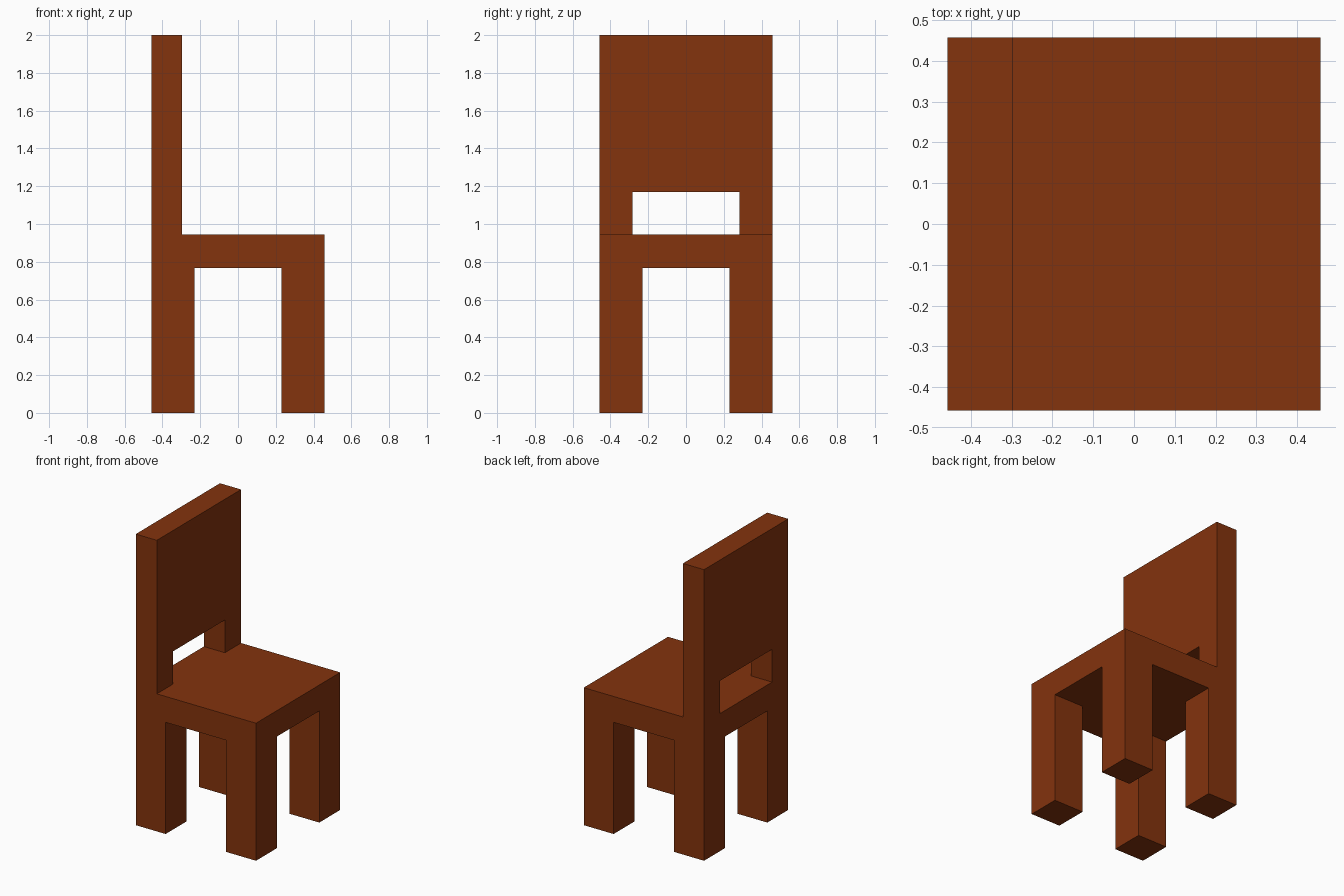
import bpy, bmesh

if "Cube" in bpy.data.objects:
    bpy.data.objects.remove(bpy.data.objects["Cube"])

HALF = 0.457          # half width and depth of the chair
LEG_IN = 0.23         # inner face of each leg
SEAT_LOW, SEAT_TOP = 0.767, 0.945
BACK_X = -0.297       # seat-side face of the backrest
SLOT_Y, SLOT_TOP = 0.282, 1.17

wood = bpy.data.materials.new("brown_wood")
wood.diffuse_color = (0.23, 0.033, 0.004, 1)
wood.use_nodes = True
wood.node_tree.nodes["Principled BSDF"].inputs["Base Color"].default_value = wood.diffuse_color


def extrude_profile(name, points, axis, half):
    """Extrude a 2D outline (side coordinate, z) evenly along x or y."""
    bm = bmesh.new()
    if axis == 'y':
        verts = [bm.verts.new((a, -half, z)) for a, z in points]
        offset = (0, 2 * half, 0)
    else:
        verts = [bm.verts.new((-half, a, z)) for a, z in points]
        offset = (2 * half, 0, 0)
    face = bm.faces.new(verts)
    top = bmesh.ops.extrude_face_region(bm, geom=[face], use_keep_orig=True)["geom"]
    bmesh.ops.translate(bm, vec=offset,
                        verts=[v for v in top if isinstance(v, bmesh.types.BMVert)])
    bmesh.ops.recalc_face_normals(bm, faces=bm.faces)
    mesh = bpy.data.meshes.new(name)
    bm.to_mesh(mesh)
    bm.free()
    obj = bpy.data.objects.new(name, mesh)
    bpy.context.collection.objects.link(obj)
    return obj


def cut_rect(target, name, half_y, z0, z1):
    """Cut a rectangular opening through the target along x."""
    cutter = extrude_profile(name, [(-half_y, z0), (half_y, z0),
                                    (half_y, z1), (-half_y, z1)], 'x', 0.6)
    cutter.hide_render = True
    cutter.hide_set(True)
    mod = target.modifiers.new(name, 'BOOLEAN')
    mod.operation = 'DIFFERENCE'
    mod.solver = 'EXACT'
    mod.object = cutter


# Chair body: side outline with backrest, seat and legs
chair = extrude_profile("chair_body", [
    (-HALF, 0), (-LEG_IN, 0), (-LEG_IN, SEAT_LOW), (LEG_IN, SEAT_LOW),
    (LEG_IN, 0), (HALF, 0), (HALF, SEAT_TOP), (BACK_X, SEAT_TOP),
    (BACK_X, 2), (-HALF, 2)], 'y', HALF)
chair.data.materials.append(wood)

# Opening between left and right legs, and slot under the back panel
cut_rect(chair, "leg_gap_cutter", LEG_IN, -0.1, SEAT_LOW)
cut_rect(chair, "back_slot_cutter", SLOT_Y, SEAT_TOP, SLOT_TOP)
